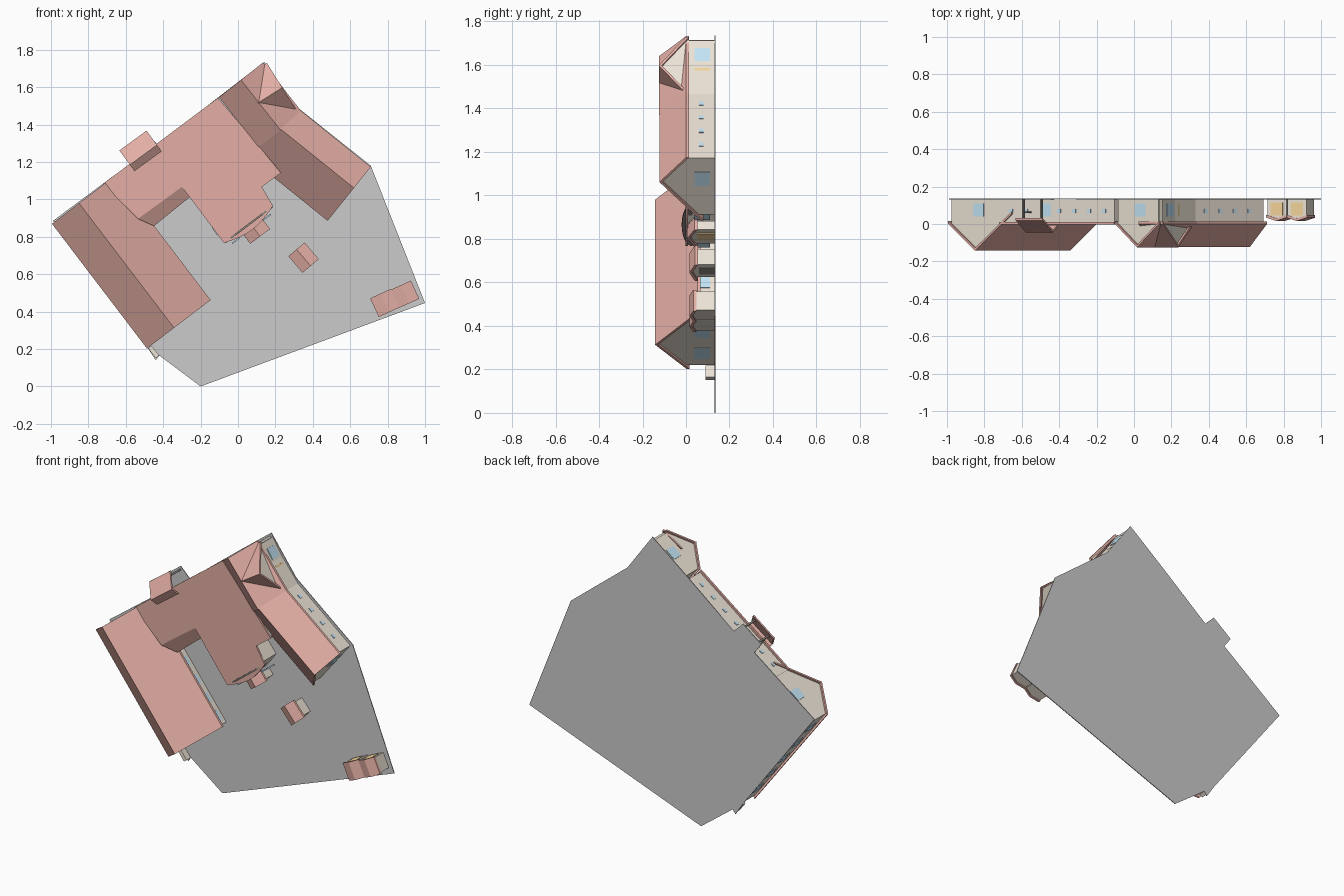
import bpy, bmesh, math
from mathutils import Vector

if "Cube" in bpy.data.objects:
    bpy.data.objects.remove(bpy.data.objects["Cube"])

# The building lies on its back: plan is (x, z), its "up" is -y, ground at y = 0.13
GROUND = 0.13


def material(name, rgb):
    m = bpy.data.materials.new(name)
    m.diffuse_color = (*rgb, 1)
    m.use_nodes = True
    m.node_tree.nodes["Principled BSDF"].inputs["Base Color"].default_value = m.diffuse_color
    return m


ROOF = material("roof_tile", (0.78, 0.43, 0.38))
WALL = material("plaster", (0.84, 0.77, 0.67))
GLASS = material("glass", (0.55, 0.78, 0.92))
DOOR = material("door", (0.9, 0.66, 0.32))
DARK = material("dark_trim", (0.28, 0.25, 0.22))


def bridge(name, ring_a, ring_b, mat=None):
    """Closed solid between two matching rings of points."""
    bm = bmesh.new()
    a = [bm.verts.new(p) for p in ring_a]
    b = [bm.verts.new(p) for p in ring_b]
    n = len(a)
    bm.faces.new(a)
    bm.faces.new(b[::-1])
    for i in range(n):
        bm.faces.new((a[i], b[i], b[(i + 1) % n], a[(i + 1) % n]))
    bmesh.ops.recalc_face_normals(bm, faces=bm.faces)
    me = bpy.data.meshes.new(name)
    bm.to_mesh(me)
    bm.free()
    ob = bpy.data.objects.new(name, me)
    bpy.context.collection.objects.link(ob)
    if mat:
        me.materials.append(mat)
    return ob


def slab(name, plan, y0, y1, mat=None):
    return bridge(name, [(x, y0, z) for x, z in plan], [(x, y1, z) for x, z in plan], mat)


def place(frame, s, t):
    """Point s along a ridge and t to its left, in plan."""
    a, b = Vector(frame[0]), Vector(frame[1])
    d = (b - a).normalized()
    return a + d * s + Vector((-d.y, d.x)) * t


def length(frame):
    return (Vector(frame[1]) - Vector(frame[0])).length


def gable(name, frame, left, right, top, k, wl=None, wr=None, inset=0.012, th=0.014):
    """Gabled volume: left/right are eave distances, wl/wr wall distances."""
    n = length(frame)
    wl = left - 0.012 if wl is None else wl
    wr = right - 0.012 if wr is None else wr

    def ring(s, prof):
        out = []
        for t, y in prof:
            q = place(frame, s, t)
            out.append((q.x, y, q.y))
        return out
    up = [(-right, top + k * right), (0, top), (left, top + k * left)]
    prof = up + [(t, y + th) for t, y in reversed(up)]
    bridge(name + "_roof", ring(0, prof), ring(n, prof), ROOF)
    h = top + th * 0.8
    body = [(-wr, GROUND), (-wr, h + k * wr), (0, h), (wl, h + k * wl), (wl, GROUND)]
    bridge(name + "_walls", ring(inset, body), ring(n - inset, body), WALL)


def panel(name, frame, start, end, mat=GLASS, y0=0.04, y1=0.11, half=0.004):
    """Thin window or door lying on a wall between two frame positions."""
    p, q = place(frame, *start), place(frame, *end)
    d = (q - p).normalized()
    o = Vector((-d.y, d.x)) * half
    slab(name, [p + o, q + o, q - o, p - o], y0, y1, mat)


# Ground plate
slab("ground", [(-0.2, 0), (1.0, 0.446), (0.71, 1.18), (0.315, 1.495), (0.14, 1.735),
                (-0.11, 1.543), (-0.428, 1.292), (-0.492, 1.356), (-0.62, 1.26),
                (-0.572, 1.195), (-0.99, 0.885), (-0.49, 0.217), (-0.44, 0.14),
                (-0.42, 0.165)], GROUND, GROUND + 0.005)

# Left wing
lw = ((-0.85, 0.98), (-0.342, 0.313))
L = length(lw)
gable("left_wing", lw, 0.246, 0.182, -0.142, 0.79, wl=0.222, wr=0.168)
for i, t in enumerate((-0.12, 0.04)):
    panel("left_wing_end_window", lw, (L - 0.012, t), (L - 0.012, t + 0.08))
panel("left_wing_back_window", lw, (0.012, -0.02), (0.012, 0.05))
for i in range(4):
    s = 0.38 + i * 0.12
    panel("left_wing_court_window", lw, (s, 0.222), (s + 0.06, 0.222), y0=0.05)
for i in range(5):
    s = 0.08 + i * 0.15
    panel("left_wing_outer_window", lw, (s, -0.168), (s + 0.06, -0.168))

# Right wing: straight part, cross gable and angled part
ru = ((0.016, 1.639), (0.227, 1.371))
gable("right_wing", ru, 0.15, 0.15, -0.125, 0.83)
panel("right_wing_back_window", ru, (0.012, -0.02), (0.012, 0.05))
cg = ((0.107, 1.516), (0.237, 1.598))
gable("cross_gable", cg, 0.155, 0.155, -0.125, 0.81, wl=0.143, wr=0.12)
C = length(cg) - 0.012
panel("cross_gable_window", cg, (C, 0.03), (C, 0.1))
panel("cross_gable_door", cg, (C, -0.07), (C, -0.01), DOOR)
rl = ((0.197, 1.401), (0.62, 1.061))
R = length(rl)
gable("angled_wing", rl, 0.144, 0.225, -0.122, 0.84, wr=0.2)
panel("angled_wing_end_window", rl, (R - 0.012, -0.03), (R - 0.012, 0.05))
for i in range(4):
    s = 0.12 + i * 0.1
    panel("angled_wing_small_window", rl, (s, 0.132), (s + 0.025, 0.132), y0=0.06, y1=0.08)
for i in range(2):
    s = 0.28 + i * 0.13
    panel("angled_wing_court_window", rl, (s, -0.2), (s + 0.06, -0.2), y0=0.065)

# Connecting range with a flat roof and a bowed centre front
p, q, out = Vector((0.187, 0.965)), Vector((-0.075, 0.767)), Vector((0.6, -0.8))
bow = [p.lerp(q, i / 8) + out * 0.035 * math.sin(math.pi * i / 8) for i in range(9)]
slab("flat_roof", [(-0.722, 1.083), (-0.107, 1.543), (0.128, 1.265), (0.23, 1.142),
                   (0.128, 1.067)] + bow + [(-0.3, 1.067), (-0.535, 0.896)], -0.002, 0.01, ROOF)
slab("range_walls", [(-0.715, 1.075), (-0.105, 1.53), (0.12, 1.26), (0.21, 1.142), (0.11, 1.066)]
     + [v - out * 0.02 for v in bow[:: 1]] + [(-0.29, 1.085), (-0.5, 0.91)], 0.01, GROUND, WALL)
skirt = [(-0.535, -0.002, 0.896), (-0.3, -0.002, 1.067), (-0.257, 0.036, 1.013), (-0.449, 0.036, 0.858)]
bridge("roof_skirt", skirt, [(x, y + 0.012, z) for x, y, z in skirt], ROOF)

# Low arched gable over the centre front
arch = []
for i in range(13):
    a = math.pi * i / 12
    v = p.lerp(q, 0.5 - 0.48 * math.cos(a)) + out * 0.006
    arch.append((v.x, 0.03 - 0.05 * math.sin(a), v.y))
bridge("arched_pediment", arch, [(x - 0.006, y, z + 0.008) for x, y, z in arch], DARK)

# Windows along the back and the court side of the range
back = ((-0.715, 1.075), (-0.105, 1.53))
for i, s in enumerate((0.06, 0.16, 0.38, 0.48, 0.58, 0.68)):
    panel("range_back_small_window", back, (s, 0), (s + 0.025, 0), y0=0.06, y1=0.08)
panel("range_back_window", back, (0.27, 0), (0.34, 0))
court = ((-0.29, 1.085), (-0.091, 0.783))
for s in (0.09, 0.19, 0.28):
    panel("range_court_window", court, (s, 0), (s + 0.05, 0))
front = ((-0.06, 0.768), (0.175, 0.945))
for s in (0.02, 0.23):
    panel("centre_window", front, (s, -0.02), (s + 0.05, -0.02))

# Small front porch and garden house
fp = ((0.075, 0.86), (0.118, 0.802))
gable("front_porch", fp, 0.066, 0.066, 0.005, 0.5)
panel("front_porch_door", fp, (length(fp) - 0.012, -0.025), (length(fp) - 0.012, 0.025), DOOR, 0.05, 0.13)
gh = ((0.313, 0.733), (0.388, 0.644))
gable("garden_house", gh, 0.057, 0.057, 0.015, 0.45)
panel("garden_house_door", gh, (length(gh) - 0.012, -0.02), (length(gh) - 0.012, 0.02), DARK, 0.06, 0.13)

# Twin garages with doors toward the court
for i, g in enumerate((((0.761, 0.496), (0.807, 0.396)), ((0.87, 0.541), (0.914, 0.444)))):
    gable("garage_%d" % (i + 1), g, 0.06, 0.06, 0.016, 0.3, wl=0.056, wr=0.056, inset=0.006)
    panel("garage_door", g, (0.006, -0.035), (0.006, 0.035), DOOR, 0.045, 0.115)

# Back porch: lopsided gable on posts
bp = ((-0.578, 1.185), (-0.433, 1.291))
B = length(bp)
ridge = [(-0.042, -0.017), (0, -0.045), (0.095, 0.02)]
prof = ridge + [(t, y + 0.012) for t, y in reversed(ridge)]
rings = [[(place(bp, s, t).x, y, place(bp, s, t).y) for t, y in prof] for s in (0, B)]
bridge("back_porch_roof", rings[0], rings[1], ROOF)
for s in (0.03, B - 0.03):
    panel("back_porch_post", bp, (s, 0.07), (s + 0.01, 0.07), DARK, 0.01, GROUND, 0.005)
panel("back_porch_side", bp, (0.03, -0.03), (0.03, 0.07), DARK, 0.06, 0.068)

# Low garden wall stub beside the left wing
panel("low_wall", ((-0.47, 0.21), (-0.43, 0.157)), (0, 0), (0.065, 0), WALL, 0.09, GROUND, 0.012)
